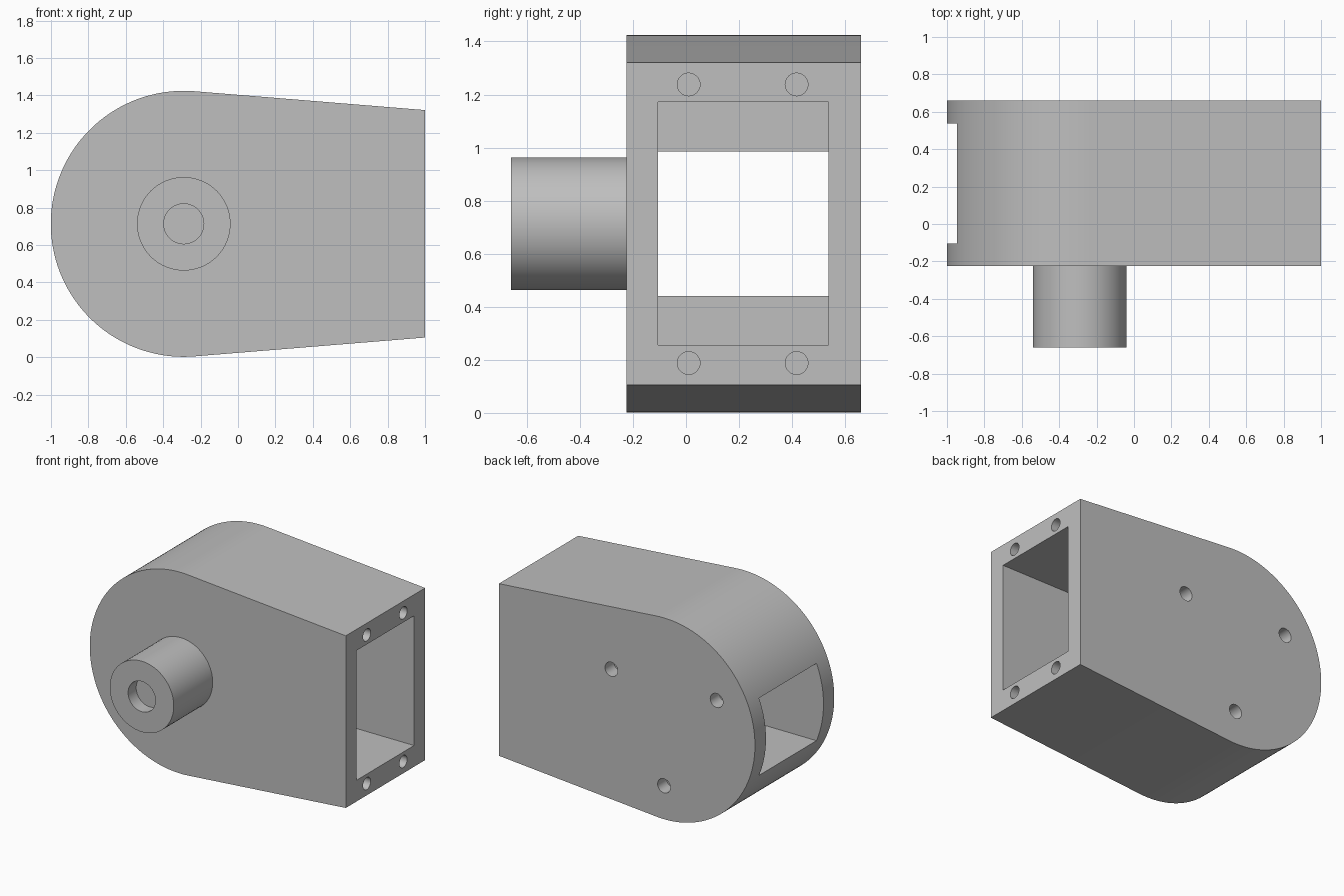
import bpy, bmesh, math
from mathutils import Matrix, Vector

if "Cube" in bpy.data.objects:
    bpy.data.objects.remove(bpy.data.objects["Cube"])

# Main dimensions
FRONT, BACK = -0.225, 0.66
CX, CZ, R = -0.29, 0.713, 0.711
END_X, END_HALF = 1.0, 0.608

grey = bpy.data.materials.new("light grey")
grey.use_nodes = True
colour = (0.52, 0.52, 0.52, 1)
grey.diffuse_color = colour
grey.node_tree.nodes["Principled BSDF"].inputs["Base Color"].default_value = colour


def add_object(name, bm):
    bmesh.ops.recalc_face_normals(bm, faces=bm.faces)
    mesh = bpy.data.meshes.new(name)
    bm.to_mesh(mesh)
    bm.free()
    mesh.materials.append(grey)
    obj = bpy.data.objects.new(name, mesh)
    bpy.context.collection.objects.link(obj)
    return obj


def box(name, low, high):
    bm = bmesh.new()
    low, high = Vector(low), Vector(high)
    size = Matrix.Diagonal((*(high - low), 1))
    bmesh.ops.create_cube(bm, size=1, matrix=Matrix.Translation((low + high) / 2) @ size)
    return add_object(name, bm)


def rod(name, start, end, radius, sides=48):
    start, end = Vector(start), Vector(end)
    axis = end - start
    turn = axis.to_track_quat('Z', 'Y').to_matrix().to_4x4()
    bm = bmesh.new()
    bmesh.ops.create_cone(bm, cap_ends=True, segments=sides, radius1=radius, radius2=radius,
                          depth=axis.length, matrix=Matrix.Translation((start + end) / 2) @ turn)
    return add_object(name, bm)


def cut(target, cutters):
    for cutter in cutters:
        cutter.hide_render = True
        mod = target.modifiers.new("cut", 'BOOLEAN')
        mod.operation, mod.solver, mod.object = 'DIFFERENCE', 'EXACT', cutter
        bpy.context.view_layer.objects.active = target
        bpy.ops.object.modifier_apply(modifier=mod.name)
        bpy.data.objects.remove(cutter)


# Housing: round nose with tangent sides tapering to the flat end
reach = math.hypot(END_X - CX, END_HALF)
tangent = math.atan2(END_HALF, END_X - CX) + math.acos(R / reach)
steps = 96
outline = [(END_X, CZ + END_HALF)]
for i in range(steps + 1):
    a = tangent + (2 * math.pi - 2 * tangent) * i / steps
    outline.append((CX + R * math.cos(a), CZ + R * math.sin(a)))
outline.append((END_X, CZ - END_HALF))
bm = bmesh.new()
face = bm.faces.new([bm.verts.new((x, FRONT, z)) for x, z in outline])
grown = bmesh.ops.extrude_face_region(bm, geom=[face])["geom"]
bmesh.ops.translate(bm, vec=(0, BACK - FRONT, 0),
                    verts=[v for v in grown if isinstance(v, bmesh.types.BMVert)])
housing = add_object("housing", bm)

# Wide pocket from the flat end, narrower slot out through the nose
cutters = [
    box("pocket_cutter", (0, -0.105, CZ - 0.458), (1.2, 0.537, CZ + 0.458)),
    box("slot_cutter", (-1.2, -0.105, CZ - 0.273), (0.1, 0.537, CZ + 0.273)),
]
# Screw holes in the flat end
for y in (0.01, 0.417):
    for side in (-1, 1):
        z = CZ + side * 0.525
        cutters.append(rod("end_hole_cutter", (0.75, y, z), (1.1, y, z), 0.043, 24))
# Three screw holes in the back, round the boss axis
for angle in (30, 150, 270):
    a = math.radians(angle)
    x, z = CX + 0.475 * math.cos(a), CZ + 0.475 * math.sin(a)
    cutters.append(rod("back_hole_cutter", (x, BACK - 0.1, z), (x, BACK + 0.1, z), 0.05, 24))
cut(housing, cutters)

# Boss on the front with a shallow bore
boss = rod("front_boss", (CX, -0.66, CZ), (CX, FRONT, CZ), 0.25, 64)
cut(boss, [rod("bore_cutter", (CX, -0.8, CZ), (CX, -0.57, CZ), 0.107)])

# Smooth the curved walls and keep the edges sharp
for obj in (housing, boss):
    bpy.ops.object.select_all(action='DESELECT')
    obj.select_set(True)
    bpy.context.view_layer.objects.active = obj
    bpy.ops.object.shade_smooth_by_angle(angle=math.radians(30))
